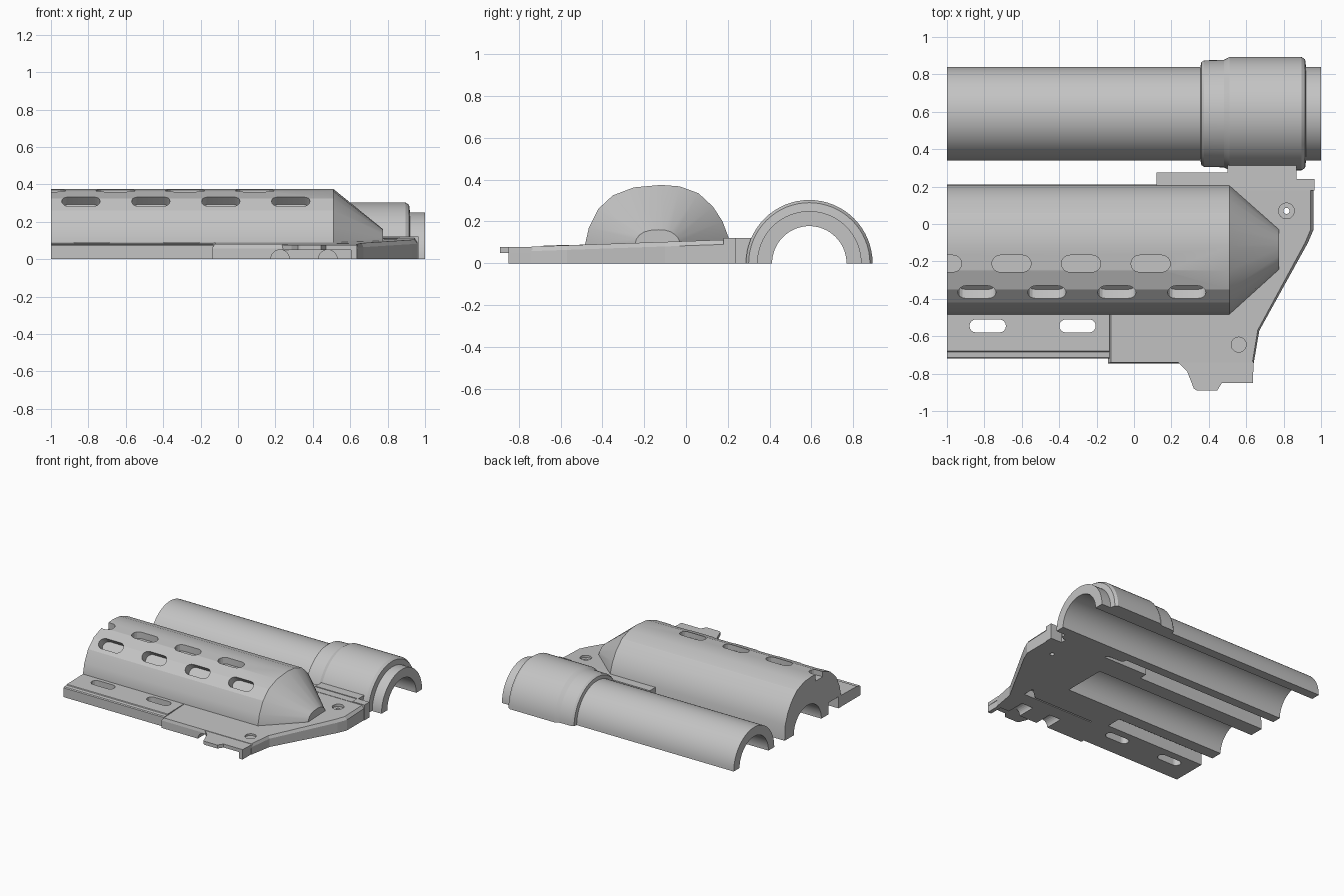
import bpy, bmesh
from math import sin, cos, pi, radians

old = bpy.data.objects.get("Cube")
if old:
    bpy.data.objects.remove(old, do_unlink=True)

grey = bpy.data.materials.new("plain grey")
grey.use_nodes = True
colour = (0.55, 0.55, 0.55, 1)
grey.diffuse_color = colour
grey.node_tree.nodes["Principled BSDF"].inputs["Base Color"].default_value = colour


def add_loft(bm, rings):
    """Skin matching rings and cap both ends."""
    loops = [[bm.verts.new(p) for p in ring] for ring in rings]
    n = len(loops[0])
    for a, b in zip(loops, loops[1:]):
        for i in range(n):
            j = (i + 1) % n
            bm.faces.new((a[i], a[j], b[j], b[i]))
    bm.faces.new(loops[0][::-1])
    bm.faces.new(loops[-1])


def make(name, rings):
    bm = bmesh.new()
    add_loft(bm, rings)
    bmesh.ops.recalc_face_normals(bm, faces=bm.faces)
    mesh = bpy.data.meshes.new(name)
    bm.to_mesh(mesh)
    bm.free()
    mesh.materials.append(grey)
    ob = bpy.data.objects.new(name, mesh)
    bpy.context.collection.objects.link(ob)
    return ob


def along_x(profile, x0, x1):
    return [[(x, y, z) for y, z in profile] for x in (x0, x1)]


def along_y(profile, y0, y1):
    return [[(x, y, z) for x, z in profile] for y in (y0, y1)]


def along_z(profile, z0, z1):
    return [[(x, y, z) for x, y in profile] for z in (z0, z1)]


def box(x0, x1, y0, y1, z0, z1):
    return along_z([(x0, y0), (x1, y0), (x1, y1), (x0, y1)], z0, z1)


def arc(cx, cy, r, start, end, steps):
    angles = [radians(start + (end - start) * i / steps) for i in range(steps + 1)]
    return [(cx + r * cos(a), cy + r * sin(a)) for a in angles]


def slot(cx, cy, length, width):
    r, h = width / 2, (length - width) / 2
    return arc(cx + h, cy, r, -90, 90, 8) + arc(cx - h, cy, r, 90, 270, 8)


def circle(cx, cy, r):
    return arc(cx, cy, r, 0, 345, 23)


def cut(ob, *solids):
    """Carve each solid out of the part."""
    for rings in solids:
        cutter = make("cutter", rings)
        cutter.hide_render = True
        mod = ob.modifiers.new("cut", "BOOLEAN")
        mod.operation = "DIFFERENCE"
        mod.solver = "EXACT"
        mod.object = cutter
        bpy.context.view_layer.objects.active = ob
        bpy.ops.object.modifier_apply(modifier=mod.name)
        bpy.data.objects.remove(cutter, do_unlink=True)


def smooth(ob, angle=25):
    bpy.ops.object.select_all(action="DESELECT")
    ob.select_set(True)
    bpy.context.view_layer.objects.active = ob
    bpy.ops.object.shade_smooth_by_angle(angle=radians(angle))


# Half pipe with its stepped collar
def arch(r):
    return arc(0.59, 0, r, 0, 180, 32) + arc(0.59, 0, 0.178, 180, 0, 32)


steps = [(-1, 0.25), (0.355, 0.25), (0.36, 0.275), (0.375, 0.285), (0.48, 0.287),
         (0.51, 0.303), (0.895, 0.303), (0.915, 0.29), (0.92, 0.25), (1, 0.25)]
barrel = make("half_barrel", [[(x, y, z) for y, z in arch(r)] for x, r in steps])
smooth(barrel)

# Hood with a tapered nose
side = [(-0.48, 0), (-0.483, 0.09), (-0.465, 0.17), (-0.42, 0.26), (-0.35, 0.325),
        (-0.25, 0.363), (-0.12, 0.375), (-0.03, 0.368), (0.06, 0.335), (0.13, 0.27),
        (0.175, 0.2), (0.205, 0.12), (0.212, 0)]
nose = [(-0.135 + (y + 0.135) * 0.31, 0.1 + (z - 0.1) * 0.22 if z else 0)
        for y, z in side]
hood = make("hood", along_x(side, -1, 0.51) + [[(0.775, y, z) for y, z in nose]])
bore = along_x(arc(-0.07, 0, 0.17, -10, 190, 32), -1.1, 0.4)
# Groove between the bore wall and the side flange
groove = box(-1.1, -0.14, -0.45, -0.33, -0.1, 0.09)
cut(hood, bore, groove)
for i in range(4):
    # Upper row sinks straight down, lower row sinks at a slant
    cut(hood, along_z(slot(-1.027 + 0.372 * i, -0.212, 0.21, 0.09), 0.32, 0.5))
    pts = slot(-0.84 + 0.374 * i, 0, 0.205, 0.085)
    cut(hood, [[(x, -0.362 - 0.7 * (d + v), 0.305 + 0.7 * (d - v)) for x, v in pts]
               for d in (-0.06, 0.12)])
smooth(hood, 20)

# Sloped base plate with chamfered rim
outline = [(-0.14, -0.745), (0.64, -0.745), (0.67, -0.57), (0.93, -0.1),
           (0.96, -0.03), (0.96, 0.19), (-0.14, 0.19)]


def plate_top(y):
    return 0.08 + (y + 0.745) * 0.035


plate = make("base_plate", [
    [(x, y, 0) for x, y in outline],
    [(x, y, plate_top(y) - 0.022) for x, y in outline],
    [(0.4 + (x - 0.4) * 0.97, -0.2 + (y + 0.2) * 0.99, plate_top(y)) for x, y in outline]])
cut(plate, bore,
    along_z(circle(0.815, 0.07, 0.042), 0.09, 0.2),
    along_z(circle(0.815, 0.07, 0.016), -0.1, 0.2),
    along_z(circle(0.56, -0.645, 0.04), 0.07, 0.2),
    box(-0.01, 0.6, -0.49, -0.4, -0.1, 0.055),
    *[along_y(circle(x, 0, 0.05), -1, -0.6) for x in (0.225, 0.48)])

# Side flange with a shallow ridge and two through slots
flange = make("side_flange", along_x(
    [(-0.72, 0), (-0.72, 0.072), (-0.713, 0.078), (-0.685, 0.08), (-0.68, 0.085),
     (-0.45, 0.09), (-0.45, 0)], -1, -0.13))
cut(flange, *[along_z(slot(x, -0.545, 0.195, 0.07), -0.1, 0.2) for x in (-0.782, -0.302)])

# Front tab: a thin tongue with a lug at one end
make("front_tab", along_z(
    [(0.23, -0.735), (0.285, -0.79), (0.32, -0.88), (0.335, -0.89), (0.445, -0.89),
     (0.47, -0.85), (0.635, -0.85), (0.64, -0.735)], 0.05, 0.077))
make("tab_lug", box(0.605, 0.635, -0.85, -0.735, 0, 0.06))

# Rear rail, end stop and the foot that carries the collar
make("rear_rail", box(0.12, 0.87, 0.18, 0.275, 0, 0.115))
make("end_stop", box(0.86, 0.965, 0.18, 0.24, 0, 0.12))
make("collar_foot", box(0.5, 0.87, 0.24, 0.33, 0, 0.12))
